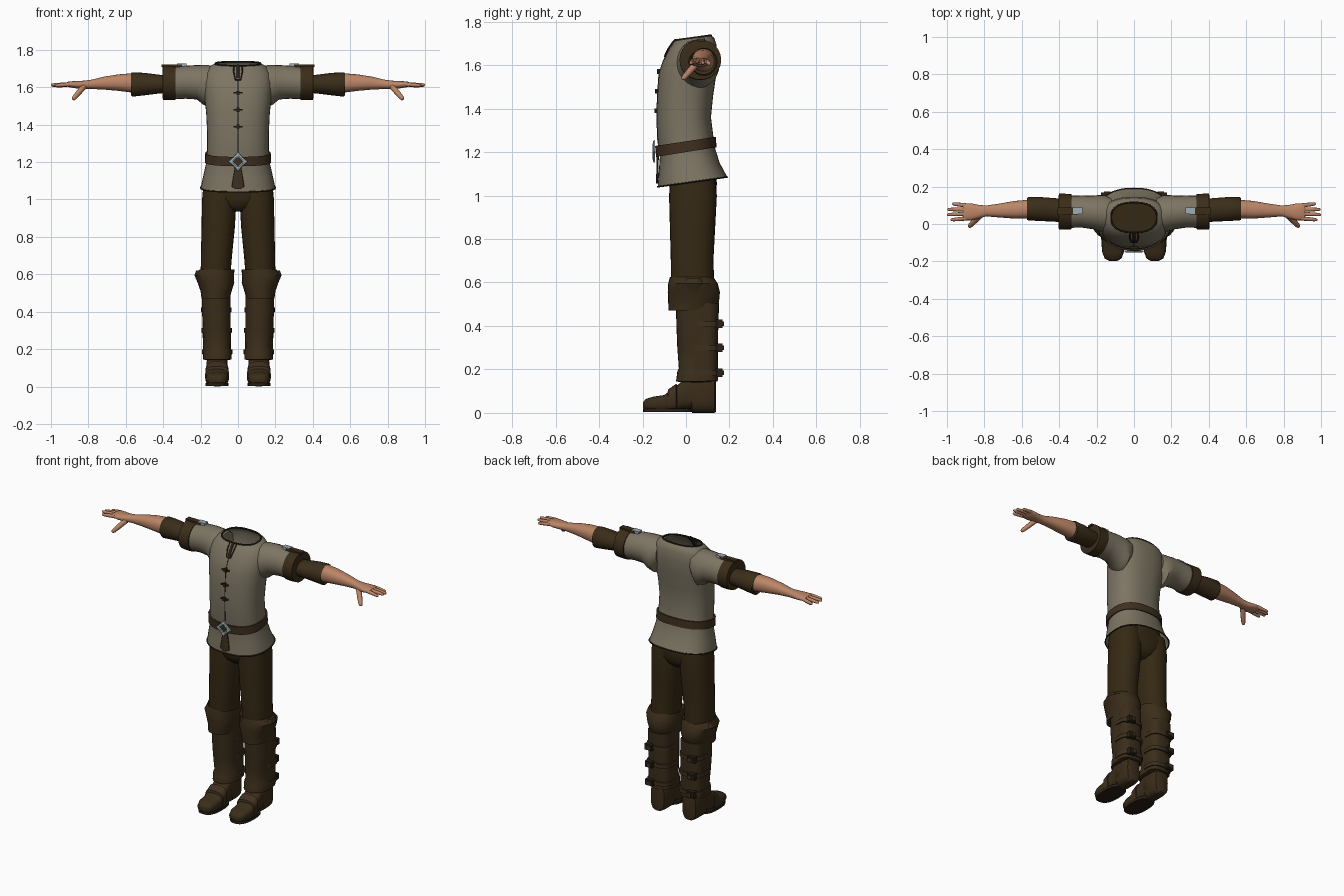
import bpy, bmesh, math
from mathutils import Vector


def material(name, rgb):
    m = bpy.data.materials.new(name)
    m.diffuse_color = (*rgb, 1)
    return m


CLOTH = material("linen", (0.205, 0.178, 0.125))
TROUSER = material("dark_brown_cloth", (0.036, 0.022, 0.007))
LEATHER = material("brown_leather", (0.043, 0.026, 0.010))
BELT = material("belt_leather", (0.050, 0.029, 0.014))
SKIN = material("skin", (0.50, 0.235, 0.135))
METAL = material("silver", (0.34, 0.42, 0.46))
TRIM = material("dark_trim", (0.022, 0.015, 0.008))


def ring(c, u, v, n=28, e=2.0):
    """Superellipse around c, spanned by the half-axes u and v."""
    c, u, v, pts = Vector(c), Vector(u), Vector(v), []
    for i in range(n):
        a = 2 * math.pi * i / n
        ca, sa = math.cos(a), math.sin(a)
        pts.append(c + u * math.copysign(abs(ca) ** (2 / e), ca)
                   + v * math.copysign(abs(sa) ** (2 / e), sa))
    return pts


def add_mirror(ob):
    ob.modifiers.new("Mirror", 'MIRROR').use_mirror_merge = False


def loft(name, rings, mat, caps=True, mirror=False, cyclic=False):
    bm = bmesh.new()
    loops = [[bm.verts.new(p) for p in r] for r in rings]
    pairs = list(zip(loops, loops[1:])) + ([(loops[-1], loops[0])] if cyclic else [])
    for a, b in pairs:
        for i in range(len(a)):
            j = (i + 1) % len(a)
            bm.faces.new((a[i], a[j], b[j], b[i]))
    if caps and not cyclic:
        bm.faces.new(loops[0])
        bm.faces.new(loops[-1])
    bmesh.ops.recalc_face_normals(bm, faces=bm.faces)
    me = bpy.data.meshes.new(name)
    bm.to_mesh(me)
    bm.free()
    me.materials.append(mat)
    ob = bpy.data.objects.new(name, me)
    bpy.context.collection.objects.link(ob)
    if mirror:
        add_mirror(ob)
    return ob


def box(name, c, s, mat, mirror=False):
    x, y, z = c
    rs = [ring((x, y, z + k * s[2] / 2), (s[0] / 2, s[1] / 2, 0), (-s[0] / 2, s[1] / 2, 0), 4)
          for k in (-1, 1)]
    return loft(name, rs, mat, True, mirror)


def tube(name, pts, r, mat, closed=False):
    cu = bpy.data.curves.new(name, 'CURVE')
    cu.dimensions, cu.bevel_depth, cu.bevel_resolution = '3D', r, 1
    sp = cu.splines.new('POLY')
    sp.points.add(len(pts) - 1)
    for p, q in zip(sp.points, pts):
        p.co = (*q, 1)
    sp.use_cyclic_u = closed
    cu.materials.append(mat)
    ob = bpy.data.objects.new(name, cu)
    bpy.context.collection.objects.link(ob)


def body_ring(zf, zb, yf, yb, hw, e=2.4):
    """Ring tilted from front height zf to back height zb."""
    return ring((0, (yf + yb) / 2, (zf + zb) / 2), (hw, 0, 0),
                (0, (yb - yf) / 2, (zb - zf) / 2), 40, e)


def up(rows, e=2.2):      # rows: z, x, y, rx, ry
    return [ring((x, y, z), (rx, 0, 0), (0, ry, 0), 28, e) for z, x, y, rx, ry in rows]


def along(rows, e=2.0, n=24):   # rows: x, y, z, ry, rz
    return [ring((x, y, z), (0, ry, 0), (0, 0, rz), n, e) for x, y, z, ry, rz in rows]


# Shirt body, open at neck and hem
SHIRT = [(1.04, 1.085, -.13, .19, .20), (1.11, 1.15, -.125, .155, .185),
         (1.18, 1.23, -.12, .13, .168), (1.24, 1.28, -.13, .125, .165),
         (1.36, 1.36, -.135, .115, .165), (1.46, 1.46, -.132, .125, .17),
         (1.56, 1.56, -.125, .14, .18), (1.62, 1.64, -.105, .145, .185),
         (1.67, 1.695, -.08, .14, .175), (1.70, 1.725, -.06, .13, .15),
         (1.715, 1.737, -.045, .115, .122)]
loft("shirt_body", [body_ring(*r) for r in SHIRT], CLOTH, caps=False)
tube("neck_trim", body_ring(*SHIRT[-1]), .005, TRIM, True)
tube("hem_trim", body_ring(*SHIRT[0]), .004, TRIM, True)


def front(z):
    """Depth of the shirt front at height z."""
    for a, b in zip(SHIRT, SHIRT[1:]):
        if a[0] <= z <= b[0]:
            return a[2] + (b[2] - a[2]) * (z - a[0]) / (b[0] - a[0])
    return SHIRT[-1][2]


# Neck slit, front seam and clasps
tube("neck_slit_edge", [(x, front(z) - .003, z) for x, z in
     ((-.024, 1.715), (-.022, 1.68), (-.014, 1.64), (.014, 1.64), (.022, 1.68), (.024, 1.715))],
     .004, TRIM)
tube("neck_slit", [(0, front(z), z) for z in (1.715, 1.70, 1.67, 1.645)], .009, TRIM)
tube("front_seam", [(0, front(z) + .001, z) for z in (1.25, 1.36, 1.46, 1.56, 1.62, 1.64)], .003, TRIM)
for i, z in enumerate((1.39, 1.48, 1.57)):
    box(f"clasp_bar_{i}", (0, front(z) - .003, z), (.05, .012, .008), TRIM)
    box(f"clasp_knot_{i}", (0, front(z) - .004, z), (.018, .014, .022), TRIM)

# Sleeves, cuffs, undersleeves
loft("sleeve", along([(.12, .055, 1.63, .08, .08), (.155, .055, 1.606, .10, .112),
                      (.185, .058, 1.612, .097, .106), (.22, .062, 1.627, .09, .092),
                      (.28, .066, 1.627, .085, .088), (.36, .066, 1.62, .087, .085)]),
     CLOTH, mirror=True)
loft("sleeve_cuff", along([(.335, .066, 1.622, .08, .08), (.335, .066, 1.622, .094, .09),
                           (.37, .066, 1.623, .096, .092), (.402, .066, 1.625, .096, .092),
                           (.404, .066, 1.625, .06, .05)]), LEATHER, mirror=True)
loft("undersleeve", along([(.36, .07, 1.617, .06, .045), (.42, .075, 1.617, .063, .05),
                           (.50, .08, 1.617, .064, .06), (.565, .082, 1.615, .063, .065),
                           (.572, .08, 1.617, .058, .06), (.56, .08, 1.62, .04, .045)]),
     LEATHER, mirror=True)
# Sleeve strap with buckle
box("sleeve_strap", (.355, .07, 1.715), (.11, .036, .014), LEATHER, True)
box("sleeve_strap_end", (.305, .07, 1.718), (.06, .02, .010), LEATHER, True)
box("sleeve_buckle", (.30, .07, 1.719), (.05, .034, .016), METAL, True)

# Forearm and hand
loft("forearm_and_palm", along([(.56, .08, 1.623, .05, .052), (.64, .076, 1.625, .047, .044),
                                (.72, .072, 1.622, .037, .034), (.79, .07, 1.615, .029, .024),
                                (.83, .066, 1.613, .036, .022), (.87, .065, 1.614, .045, .019),
                                (.905, .065, 1.616, .045, .015), (.915, .065, 1.616, .04, .010)], 2.3),
     SKIN, mirror=True)


def finger(name, a, b, r):
    a, b = Vector(a), Vector(b)
    d = (b - a).normalized()
    u = d.cross(Vector((0, 0, 1))).normalized()
    v = d.cross(u)
    loft(name, [ring(a.lerp(b, t), u * r * k, v * r * k, 10)
                for t, k in ((0, 1.1), (.5, 1), (.85, .85), (.97, .6), (1, .25))], SKIN, mirror=True)


for i, (y0, x1, y1) in enumerate(((.03, .98, .022), (.054, 1.0, .05), (.077, .998, .078), (.099, .972, .108))):
    finger(f"finger_{i}", (.895, y0, 1.616), (x1, y1, 1.613 - .004 * abs(i - 1)), .0105)
finger("thumb", (.825, .045, 1.603), (.883, -.016, 1.535), .015)

# Trousers
loft("trouser_seat", up([(1.17, 0, .02, .15, .10), (1.06, 0, .032, .183, .11), (1.0, 0, .032, .17, .107),
                         (.96, 0, .032, .10, .09), (.935, 0, .032, .04, .06)], 2.4), TROUSER)
loft("trouser_leg", up([(1.10, .098, .03, .085, .10), (1.0, .1, .032, .092, .11), (.85, .106, .03, .089, .104),
                        (.7, .115, .028, .083, .098), (.6, .12, .03, .08, .1), (.5, .117, .035, .072, .09)]),
     TROUSER, mirror=True)

# Knee cuff with flared side
loft("knee_cuff", up([(.61, .112, .028, .07, .09), (.625, .112, .026, .093, .10), (.595, .125, .032, .104, .114),
                      (.555, .118, .036, .098, .12), (.51, .117, .035, .083, .117), (.47, .12, .02, .075, .10),
                      (.475, .12, .03, .06, .07)]), LEATHER, mirror=True)
loft("knee_side_flap", up([(.56, .20, .035, .018, .03), (.595, .213, .035, .02, .045),
                           (.62, .212, .035, .012, .03)]), LEATHER, mirror=True)

# Boot shaft with back wrap and straps
loft("boot_shaft", up([(.51, .116, .05, .077, .097), (.4, .116, .052, .077, .096), (.3, .113, .05, .073, .09),
                       (.205, .11, .053, .069, .086), (.19, .11, .052, .075, .092), (.145, .11, .05, .076, .096),
                       (.14, .11, .05, .055, .07)]), LEATHER, mirror=True)
loft("boot_back_wrap", up([(.505, .116, .085, .074, .067), (.3, .114, .08, .075, .066),
                           (.15, .111, .08, .076, .068)], 2.8), LEATHER, mirror=True)
for i, (z, x) in enumerate(((.185, .111), (.3, .114), (.41, .116))):
    loft(f"boot_strap_{i}", up([(z - .013, x, .085, .078, .060), (z - .012, x, .085, .081, .07),
                                (z + .012, x, .085, .081, .07), (z + .013, x, .085, .078, .060)], 2.8),
         BELT, mirror=True)
    box(f"boot_buckle_{i}", (x + .035, .152, z), (.05, .034, .038), TRIM, True)
    box(f"boot_strap_tip_{i}", (x + .03, .163, z), (.03, .024, .022), BELT, True)

# Shoes: rows are y, bottom, top, half width
SHOE = [(-.197, .022, .05, .022), (-.185, .012, .064, .045), (-.15, .008, .075, .058), (-.10, .006, .082, .061),
        (-.07, .006, .105, .060), (-.03, .012, .135, .057), (0, .018, .165, .057), (.025, .018, .18, .057),
        (.027, 0, .18, .058), (.10, 0, .18, .057), (.13, 0, .17, .047), (.137, .004, .15, .032)]


def shoe_ring(y, b, t, w, e=3):
    return ring((.112, y, (b + t) / 2), (w, 0, 0), (0, 0, (t - b) / 2), 24, e)


loft("shoe", [shoe_ring(*r) for r in SHOE], LEATHER, mirror=True)
loft("shoe_strap", [shoe_ring(-.085, .008, .092, .055), shoe_ring(-.082, .004, .108, .064),
                    shoe_ring(-.045, .008, .134, .063), shoe_ring(-.04, .012, .126, .054)], BELT, mirror=True)
loft("shoe_sole", [ring((.112, -.085, z), (.062, 0, 0), (0, .112, 0), 28, 2.6) for z in (.003, .02)],
     TRIM, mirror=True)

# Belt, hanging end and buckle
loft("belt", [body_ring(1.182, 1.224, -.12, .125, .162), body_ring(1.178, 1.222, -.138, .14, .177),
              body_ring(1.228, 1.27, -.142, .138, .175), body_ring(1.226, 1.268, -.12, .12, .16)],
     BELT, cyclic=True)
loft("belt_end", [ring((0, y, z), (w, 0, 0), (0, .005, 0), 12, 4) for z, y, w in
                  ((1.055, -.133, .016), (1.07, -.133, .034), (1.12, -.131, .026), (1.19, -.13, .014))], BELT)


def star(y, long, short):
    return [(r * math.sin(i * math.pi / 4), y, 1.203 + r * math.cos(i * math.pi / 4))
            for i, r in enumerate((long, short) * 4)]


loft("belt_buckle", [star(-.142, .052, .034), star(-.15, .05, .032), star(-.153, .036, .024),
                     star(-.150, .027, .018), star(-.142, .027, .018)], METAL, cyclic=True)

# Smooth shading with crisp edges
bpy.ops.object.select_all(action='DESELECT')
for ob in bpy.context.scene.objects:
    if ob.type == 'MESH':
        ob.select_set(True)
        bpy.context.view_layer.objects.active = ob
bpy.ops.object.shade_smooth_by_angle(angle=math.radians(42))
